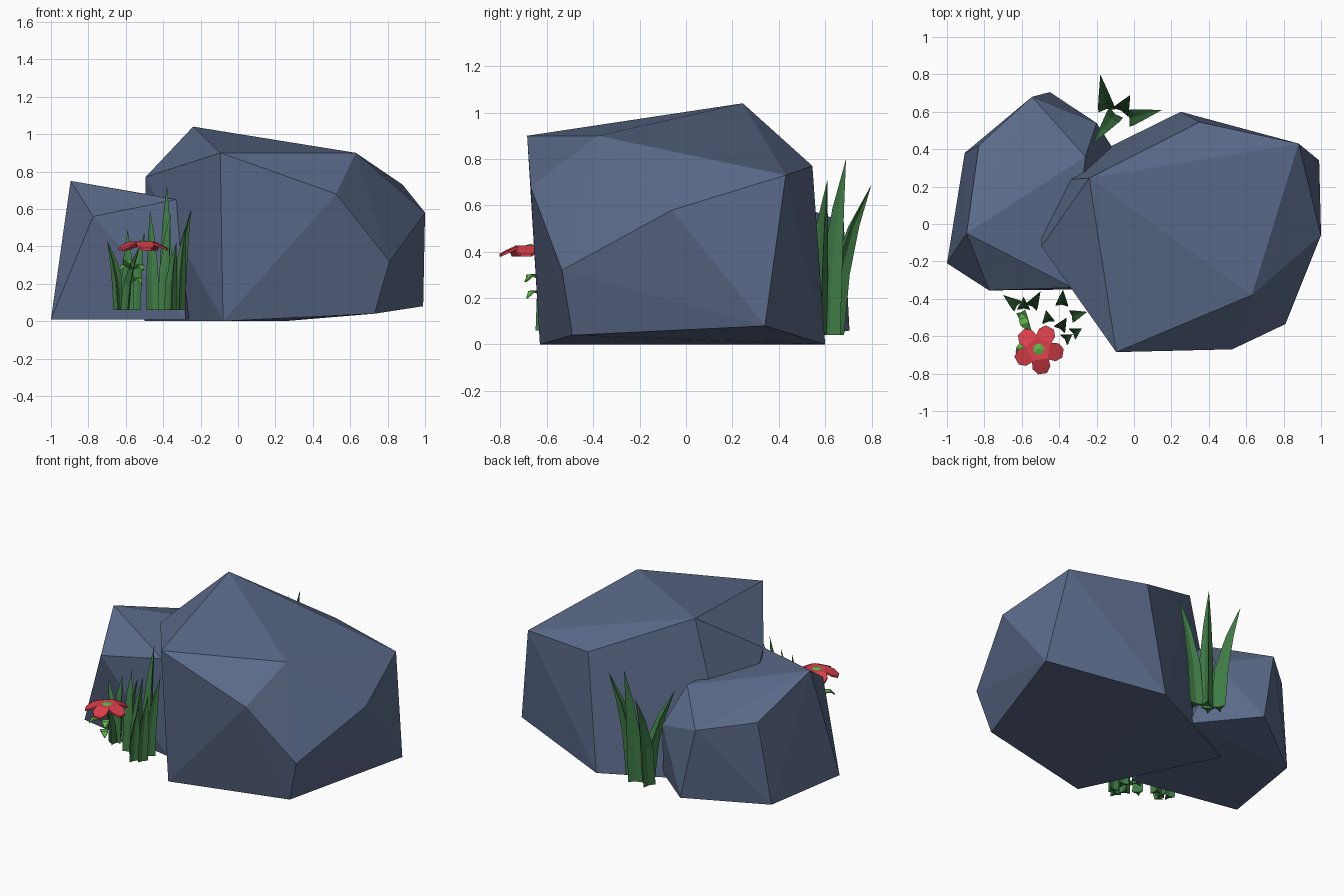
import bpy, bmesh, math
from mathutils import Vector

if "Cube" in bpy.data.objects:
    bpy.data.objects.remove(bpy.data.objects["Cube"])


def material(name, rgb):
    m = bpy.data.materials.new(name)
    m.diffuse_color = (*rgb, 1)
    m.use_nodes = True
    m.node_tree.nodes["Principled BSDF"].inputs["Base Color"].default_value = m.diffuse_color
    return m


STONE = material("slate stone", (0.105, 0.145, 0.252))
GRASS = material("dark grass green", (0.05, 0.2, 0.06))
LEAF = material("bright leaf green", (0.12, 0.47, 0.07))
RED = material("petal red", (0.72, 0.05, 0.07))


def finish(bm, name, mat):
    bmesh.ops.recalc_face_normals(bm, faces=bm.faces)
    me = bpy.data.meshes.new(name)
    bm.to_mesh(me)
    bm.free()
    me.materials.append(mat)
    ob = bpy.data.objects.new(name, me)
    bpy.context.collection.objects.link(ob)


def boulder(name, corners):
    """Faceted rock: convex hull of a few corner points."""
    bm = bmesh.new()
    for c in corners:
        bm.verts.new(c)
    res = bmesh.ops.convex_hull(bm, input=bm.verts)
    junk = {g for g in res["geom_interior"] + res["geom_unused"]
            if isinstance(g, bmesh.types.BMVert) and g.is_valid}
    bmesh.ops.delete(bm, geom=list(junk), context='VERTS')
    finish(bm, name, STONE)


def blade(bm, base, tip, radius):
    """Grass blade: three-pointed star section, one point towards the tip, along a bent path."""
    b, t = Vector(base), Vector(tip)
    angle = math.atan2(t.y - b.y, t.x - b.x)
    rings = []
    for f, w in ((0, 0.9), (0.4, 0.85), (0.72, 0.5)):
        c = b.lerp(t, f)
        c.x = b.x + (t.x - b.x) * f * f
        c.y = b.y + (t.y - b.y) * f * f
        ring = []
        for i in range(6):
            r = radius * w * (1 if i % 2 == 0 else 0.3)
            a = angle + i * math.pi / 3
            ring.append(bm.verts.new(c + Vector((r * math.cos(a), r * math.sin(a), 0))))
        rings.append(ring)
    bm.faces.new(rings[0])
    for lo, hi in zip(rings, rings[1:]):
        for i in range(6):
            j = (i + 1) % 6
            bm.faces.new((lo[i], lo[j], hi[j], hi[i]))
    top = bm.verts.new(t)
    for i in range(6):
        bm.faces.new((rings[-1][i], rings[-1][(i + 1) % 6], top))


def petal(bm, centre, angle, outline, thick):
    """Thin plate; outline = (distance, half width, height) stations."""
    c = Vector(centre)
    d = Vector((math.cos(angle), math.sin(angle), 0))
    s = Vector((-d.y, d.x, 0))
    up = Vector((0, 0, 1))
    path = [(r, w, h) for r, w, h in outline] + [(r, -w, h) for r, w, h in reversed(outline)]
    top = [bm.verts.new(c + d * r + s * w + up * h) for r, w, h in path]
    low = [bm.verts.new(v.co - up * thick) for v in top]
    n, k = len(path), len(outline)
    for i in range(k - 1):
        q = (i, i + 1, n - 2 - i, n - 1 - i)
        bm.faces.new([top[x] for x in q])
        bm.faces.new([low[x] for x in reversed(q)])
    for i in range(n):
        j = (i + 1) % n
        bm.faces.new((top[i], low[i], low[j], top[j]))


# Two rocks
boulder("large_rock", [
    (-0.24, 0.245, 1.04), (-0.095, -0.685, 0.90), (0.63, -0.38, 0.90),
    (0.525, -0.67, 0.68), (0.88, 0.43, 0.73), (1.0, -0.06, 0.58),
    (0.81, -0.535, 0.32), (0.73, -0.49, 0.04), (0.99, 0.34, 0.08),
    (-0.495, -0.12, 0.77), (0.35, 0.545, 0.77), (-0.08, -0.63, 0),
    (0.25, 0.60, 0), (-0.50, 0.23, 0)])
boulder("small_rock", [
    (-0.895, -0.05, 0.75), (-0.775, -0.355, 0.56), (-1.0, -0.21, 0.01),
    (-0.33, -0.34, 0.65), (-0.28, -0.35, 0.01), (-0.83, 0.42, 0.56),
    (-0.905, 0.38, 0.01), (-0.545, 0.68, 0.53), (-0.45, 0.705, 0.06),
    (-0.20, 0.54, 0.42), (-0.26, 0.36, 0.64), (-0.11, 0.40, 0.02)])

# Tall tuft behind the rocks: base x, y, tip x, y, z
bm = bmesh.new()
for x, y, tx, ty, tz in [
        (-0.15, 0.63, -0.18, 0.80, 0.69), (-0.01, 0.57, 0.15, 0.61, 0.71),
        (-0.11, 0.575, -0.22, 0.43, 0.62), (-0.06, 0.62, -0.02, 0.69, 0.80)]:
    blade(bm, (x, y, 0.04), (tx, ty, tz), 0.058)
finish(bm, "back_grass", GRASS)

# Short tuft in front
bm = bmesh.new()
for x, y, tx, ty, tz in [
        (-0.635, -0.43, -0.70, -0.38, 0.43), (-0.59, -0.44, -0.59, -0.39, 0.49),
        (-0.54, -0.43, -0.50, -0.36, 0.47), (-0.385, -0.42, -0.38, -0.35, 0.73),
        (-0.46, -0.51, -0.47, -0.46, 0.59), (-0.39, -0.55, -0.36, -0.50, 0.58),
        (-0.32, -0.49, -0.25, -0.47, 0.60), (-0.315, -0.58, -0.28, -0.56, 0.50),
        (-0.36, -0.61, -0.33, -0.59, 0.42)]:
    blade(bm, (x, y, 0.06), (tx, ty, tz), 0.043)
# Flower stem leaning forward
blade(bm, (-0.60, -0.48, 0.06), (-0.52, -0.67, 0.41), 0.032)
finish(bm, "front_grass_and_stem", GRASS)

# Flower head: five overlapping petals drooping outwards
HEAD = (-0.51, -0.67, 0.385)
bm = bmesh.new()
for k in range(5):
    petal(bm, HEAD, math.radians(279 + 72 * k),
          [(0.01, 0.012, 0.038), (0.055, 0.045, 0.042), (0.10, 0.048, 0.022),
           (0.132, 0.024, 0.006)], 0.012)
finish(bm, "flower_petals", RED)

bm = bmesh.new()
bmesh.ops.create_icosphere(bm, subdivisions=1, radius=0.042)
for v in bm.verts:
    v.co.z *= 0.45
    v.co += Vector(HEAD) + Vector((0, 0, 0.03))
finish(bm, "flower_centre", LEAF)

# Small arched leaves under the flower
bm = bmesh.new()
for c, a in (((-0.57, -0.63, 0.285), 225), ((-0.55, -0.62, 0.285), 300),
             ((-0.57, -0.62, 0.215), 310), ((-0.575, -0.56, 0.31), 110)):
    petal(bm, c, math.radians(a),
          [(0, 0.008, 0), (0.03, 0.025, 0.018), (0.06, 0.022, 0.016),
           (0.085, 0.004, -0.01)], 0.006)
finish(bm, "stem_leaves", LEAF)
